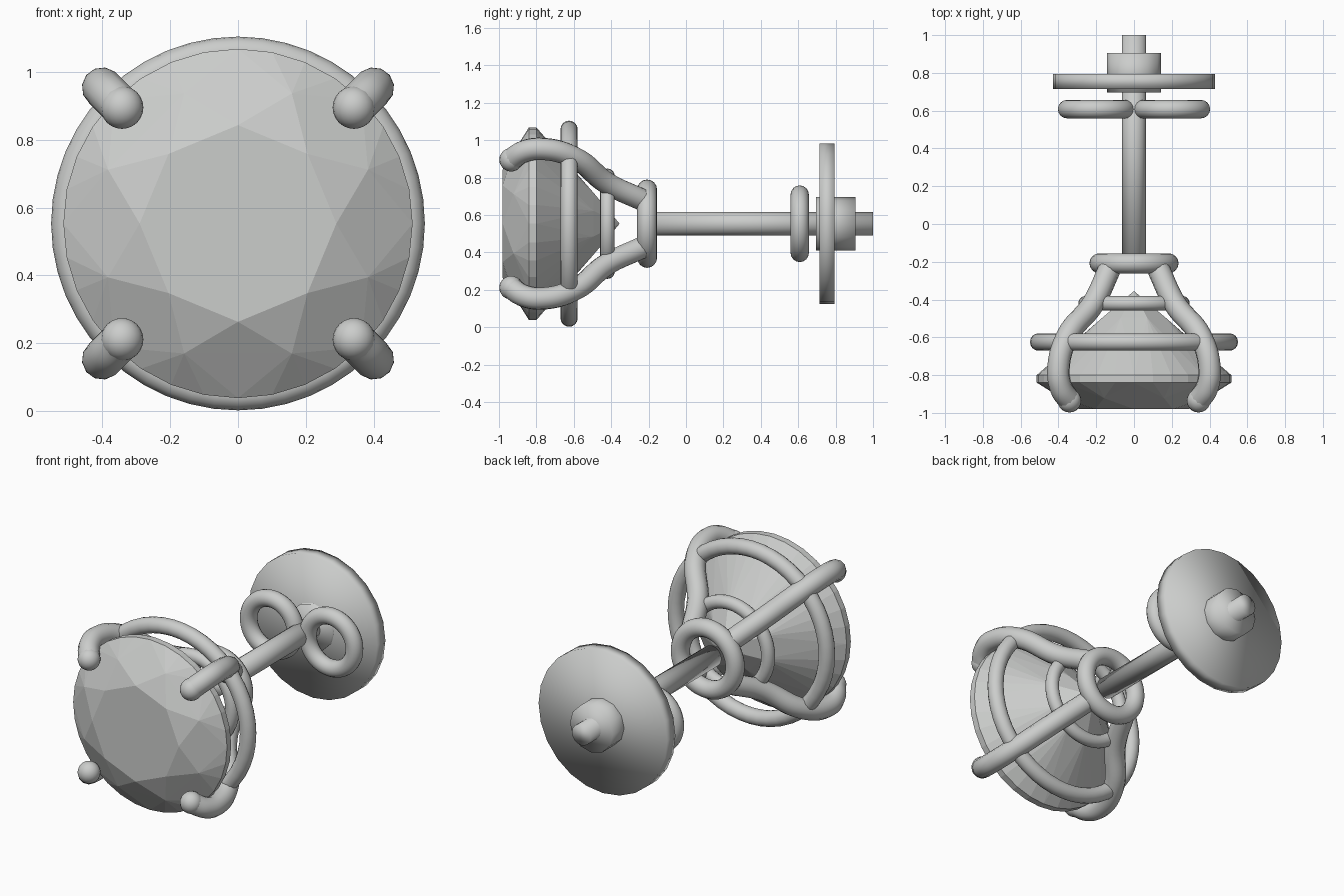
import bpy, bmesh
from math import pi, sin, cos, radians
from mathutils import Vector

cube = bpy.data.objects.get("Cube")
if cube:
    bpy.data.objects.remove(cube, do_unlink=True)

MID = 0.553  # height of the stud's axis, which runs along y


def material(name, rgb):
    m = bpy.data.materials.new(name)
    m.use_nodes = True
    colour = (*rgb, 1)
    m.diffuse_color = colour
    m.node_tree.nodes["Principled BSDF"].inputs["Base Color"].default_value = colour
    return m


silver = material("pale silver grey", (0.6, 0.61, 0.6))


def finish(name, smooth=True):
    ob = bpy.context.object
    ob.name = name
    ob.data.materials.append(silver)
    if smooth:
        bpy.ops.object.shade_smooth()
    return ob


def ring(name, y, major, minor, x=0):
    bpy.ops.mesh.primitive_torus_add(
        major_radius=major, minor_radius=minor, major_segments=48,
        minor_segments=16, location=(x, y, MID), rotation=(pi / 2, 0, 0))
    return finish(name)


def rod(name, y0, y1, radius, sides):
    bpy.ops.mesh.primitive_cylinder_add(
        vertices=sides, radius=radius, depth=y1 - y0,
        location=(0, (y0 + y1) / 2, MID), rotation=(pi / 2, 0, 0))
    return finish(name)


# Brilliant-cut stone: tiers of points wrapped in a convex hull
def tier(bm, radius, y, count, start=0.0):
    for i in range(count):
        a = radians(start) + 2 * pi * i / count
        bm.verts.new((radius * cos(a), y, MID + radius * sin(a)))


bm = bmesh.new()
tier(bm, 0.29, -0.98, 8)            # table
tier(bm, 0.415, -0.922, 8, 22.5)    # crown
tier(bm, 0.515, -0.84, 32)          # girdle
tier(bm, 0.515, -0.80, 32)
tier(bm, 0.18, -0.495, 8, 22.5)     # pavilion
bm.verts.new((0, -0.355, MID))      # point
bmesh.ops.convex_hull(bm, input=bm.verts[:])
bmesh.ops.recalc_face_normals(bm, faces=bm.faces[:])
mesh = bpy.data.meshes.new("gemstone")
bm.to_mesh(mesh)
bm.free()
mesh.materials.append(silver)
bpy.context.collection.objects.link(bpy.data.objects.new("gemstone", mesh))

# Basket rings
ring("upper_basket_ring", -0.625, 0.505, 0.046)
ring("lower_basket_ring", -0.42, 0.256, 0.039)
ring("base_ring", -0.208, 0.183, 0.053)

# Four prongs, each a bent wire with a ball tip; path holds (offset, y)
PATH = [(0.342, -0.935), (0.385, -0.87), (0.4, -0.77), (0.355, -0.6),
        (0.215, -0.42), (0.13, -0.24)]
for sx, side in ((1, "left"), (-1, "right")):
    for sz, level in ((1, "upper"), (-1, "lower")):
        curve = bpy.data.curves.new("prong", "CURVE")
        curve.dimensions = "3D"
        curve.bevel_depth = 0.06
        curve.bevel_resolution = 4
        curve.resolution_u = 8
        curve.use_fill_caps = True
        spline = curve.splines.new("BEZIER")
        spline.bezier_points.add(len(PATH) - 1)
        for p, (d, y) in zip(spline.bezier_points, PATH):
            p.co = Vector((sx * d, y, MID + sz * d))
            p.handle_left_type = p.handle_right_type = "AUTO"
        ob = bpy.data.objects.new("prong", curve)
        bpy.context.collection.objects.link(ob)
        bpy.ops.object.select_all(action="DESELECT")
        bpy.context.view_layer.objects.active = ob
        ob.select_set(True)
        bpy.ops.object.convert(target="MESH")
        finish(f"{level}_{side}_prong")
        d, y = PATH[0]
        bpy.ops.mesh.primitive_uv_sphere_add(
            segments=20, ring_count=12, radius=0.063,
            location=(sx * d, y, MID + sz * d))
        finish(f"{level}_{side}_prong_tip")

# Post and friction back
rod("post", -0.25, 1.0, 0.063, 16)
rod("back_disc", 0.715, 0.795, 0.43, 24)
rod("back_hub", 0.695, 0.905, 0.143, 12)
for sx, side in ((1, "left"), (-1, "right")):
    ring(f"{side}_back_scroll", 0.608, 0.156, 0.049, sx * 0.198)
